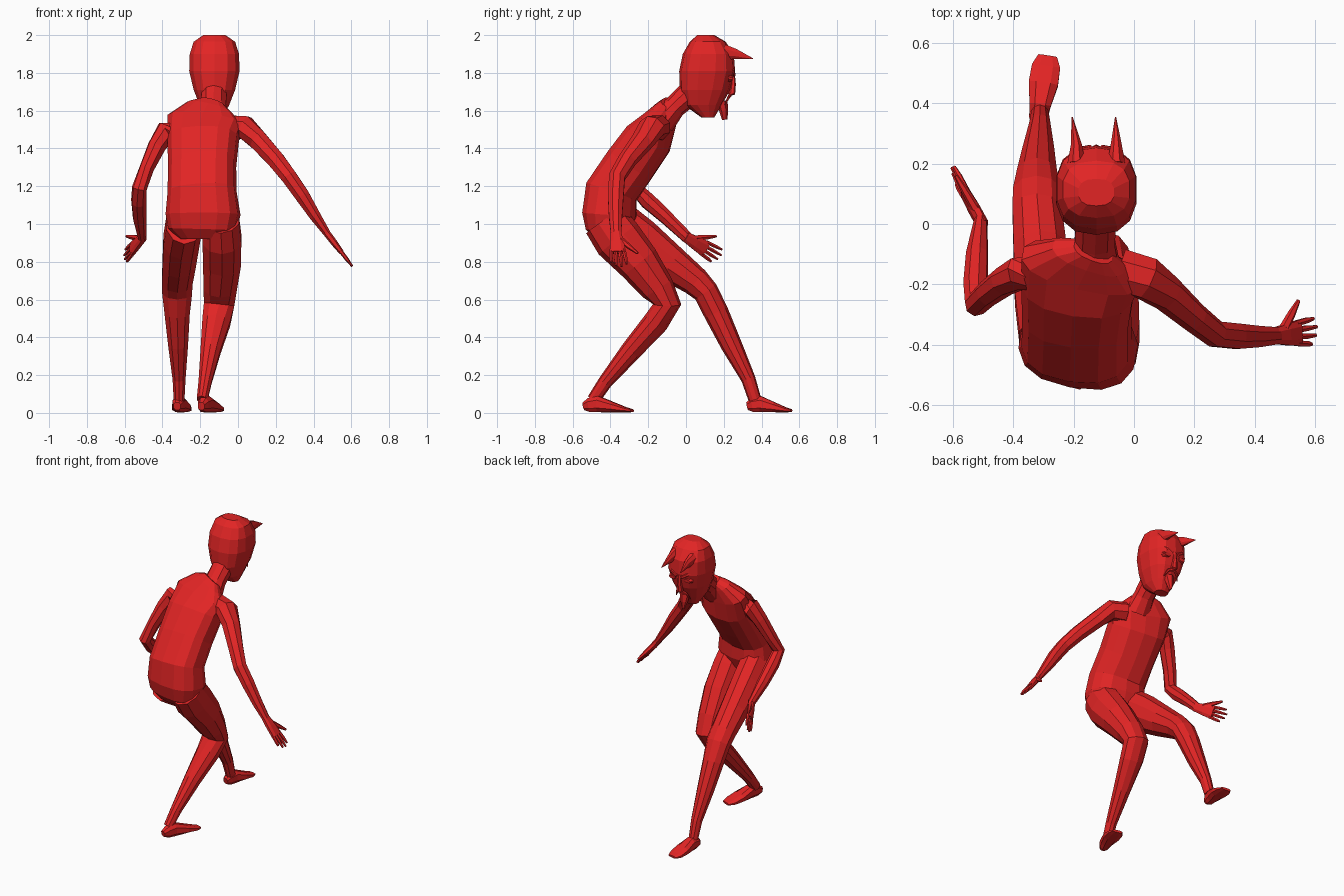
import bpy, bmesh, math
from mathutils import Vector

red = bpy.data.materials.new("red")
red.diffuse_color = (0.76, 0.018, 0.018, 1)


def loft(name, rings, hint=(1, 0, 0), sides=8, power=2.0, axis=None):
    """Skin rings (x, y, z, half width, half depth); width follows the hint direction."""
    bm, loops = bmesh.new(), []
    pts = [Vector(r[:3]) for r in rings]
    for i, r in enumerate(rings):
        if axis:
            t = Vector(axis)
        else:
            t = Vector((0, 0, 0))
            if i > 0:
                t += (pts[i] - pts[i - 1]).normalized()
            if i < len(pts) - 1:
                t += (pts[i + 1] - pts[i]).normalized()
        t.normalize()
        u = Vector(hint)
        u = (u - t * u.dot(t)).normalized()
        v = t.cross(u)
        loop = []
        for k in range(sides):
            a = 2 * math.pi * (k + 0.5) / sides
            c, s = math.cos(a), math.sin(a)
            c = math.copysign(abs(c) ** (2 / power), c)
            s = math.copysign(abs(s) ** (2 / power), s)
            loop.append(bm.verts.new(pts[i] + u * c * r[3] + v * s * r[4]))
        loops.append(loop)
    for p, q in zip(loops, loops[1:]):
        for k in range(sides):
            n = (k + 1) % sides
            bm.faces.new((p[k], p[n], q[n], q[k]))
    bm.faces.new(loops[0])
    bm.faces.new(loops[-1])
    bmesh.ops.recalc_face_normals(bm, faces=bm.faces)
    mesh = bpy.data.meshes.new(name)
    bm.to_mesh(mesh)
    bm.free()
    mesh.materials.append(red)
    ob = bpy.data.objects.new(name, mesh)
    bpy.context.collection.objects.link(ob)
    return ob


# Torso, leaning forward with the pelvis turned
loft("torso", [(-.19, -.41, .92, .12, .07), (-.19, -.41, .97, .18, .115),
               (-.185, -.405, 1.05, .198, .14), (-.19, -.395, 1.17, .182, .138),
               (-.19, -.30, 1.31, .18, .135), (-.185, -.20, 1.45, .19, .128),
               (-.175, -.145, 1.545, .205, .085), (-.15, -.11, 1.61, .13, .055),
               (-.135, -.09, 1.64, .07, .04)],
     hint=(.98, -.18, 0), sides=14, power=2.5)

# Neck
loft("neck", [(-.135, -.13, 1.54, .09, .075), (-.13, -.06, 1.62, .07, .06),
              (-.125, .05, 1.72, .07, .07)], sides=10)

# Head, chin to crown
CX = -.125
loft("head", [(CX, .115, 1.565, .045, .035), (CX, .09, 1.63, .08, .10),
              (CX, .10, 1.71, .112, .133), (CX, .112, 1.81, .136, .148),
              (CX, .118, 1.90, .133, .135), (CX, .115, 1.965, .112, .095),
              (CX, .105, 2.0, .06, .045)],
     sides=14, power=2.5, axis=(0, 0, 1))

# Horns, brows, eyes, moustache on both sides of the face
for side, word in ((-1, "left"), (1, "right")):
    hx = CX + side * .066
    loft(word + "_horn", [(hx, .20, 1.91, .032, .045), (hx, .26, 1.90, .02, .03),
                          (hx + side * .006 - .008, .355, 1.875, .002, .002)])
    loft(word + "_brow", [(CX + side * .02, .255, 1.79, .008, .012),
                          (CX + side * .06, .248, 1.815, .008, .012),
                          (CX + side * .105, .205, 1.84, .005, .006)], hint=(0, 1, 0), sides=6)
    loft(word + "_eye", [(CX + side * .058, .225, 1.772, .034, .02),
                         (CX + side * .058, .248, 1.77, .024, .012)], sides=10)
    loft(word + "_moustache", [(CX, .235, 1.685, .008, .012),
                               (CX + side * .035, .225, 1.67, .007, .01),
                               (CX + side * .055, .205, 1.63, .002, .002)],
         hint=(0, 1, 0), sides=6)
loft("nose", [(CX, .25, 1.80, .01, .008), (CX, .25, 1.74, .015, .014),
              (CX, .245, 1.695, .024, .018), (CX, .225, 1.685, .015, .008)], sides=6)
loft("goatee", [(CX, .19, 1.65, .035, .03), (CX, .20, 1.60, .024, .024),
                (CX, .205, 1.552, .006, .014)], sides=6)

# Legs
loft("left_leg", [(-.285, -.37, 1.0, .10, .13), (-.30, -.24, .91, .10, .12),
                  (-.312, -.08, .79, .092, .098), (-.322, .05, .695, .085, .078),
                  (-.322, .105, .64, .083, .068), (-.322, .16, .53, .07, .066),
                  (-.317, .24, .36, .055, .056), (-.312, .33, .18, .036, .038),
                  (-.312, .365, .07, .03, .034)], sides=10)
loft("right_leg", [(-.09, -.43, 1.02, .10, .12), (-.085, -.36, .92, .108, .13),
                   (-.085, -.25, .795, .105, .113), (-.095, -.15, .66, .092, .09),
                   (-.10, -.10, .575, .085, .075), (-.115, -.16, .48, .078, .068),
                   (-.145, -.29, .33, .056, .056), (-.175, -.43, .16, .036, .038),
                   (-.19, -.49, .07, .03, .034)], sides=10)


# Feet
def foot(name, heel, toe):
    h, d = Vector(heel), Vector(toe) - Vector(heel)
    rings = []
    for f, z, a, b in ((0, .035, .02, .022), (.12, .042, .032, .04), (.3, .046, .038, .045),
                       (.6, .03, .052, .028), (.85, .017, .05, .015), (1, .012, .033, .008)):
        p = h + d * f
        rings.append((p.x, p.y, z, a, b))
    loft(name, rings, sides=8, power=2.5)


foot("left_foot", (-.322, .325), (-.286, .558))
foot("right_foot", (-.195, -.54), (-.105, -.285))

# Arms
loft("left_arm", [(-.31, -.16, 1.49, .06, .06), (-.385, -.165, 1.485, .062, .058),
                  (-.43, -.19, 1.41, .05, .05), (-.485, -.23, 1.29, .04, .045),
                  (-.522, -.265, 1.19, .04, .042), (-.525, -.20, 1.12, .042, .045),
                  (-.52, -.10, 1.03, .038, .038), (-.508, .01, .925, .022, .032)],
     hint=(1, .2, 0))
loft("right_arm", [(-.05, -.15, 1.51, .075, .07), (.04, -.18, 1.51, .075, .065),
                   (.11, -.23, 1.44, .062, .055), (.20, -.31, 1.34, .05, .05),
                   (.27, -.365, 1.25, .046, .045), (.34, -.372, 1.15, .045, .042),
                   (.41, -.373, 1.04, .038, .032), (.475, -.37, .945, .03, .02)],
     hint=(0, 1, 0))


# Hands: palm, four fingers and a thumb
def hand(word, wrist, tip, spread, thumb):
    w, d = Vector(wrist), Vector(tip) - Vector(wrist)
    s = Vector(spread)
    s = (s - d * (s.dot(d) / d.length_squared)).normalized()

    def at(f, k, a, b):
        return (*(w + d * f + s * k), a, b)
    loft(word + "_palm", [at(-.08, 0, .028, .02), at(.25, 0, .038, .019),
                          at(.58, 0, .046, .014)], hint=s, power=2.6)
    for n in range(4):
        k = (n - 1.5)
        end = (.88, 1, 1.03, .96)[n]
        loft(f"{word}_finger_{n + 1}", [at(.5, k * .022, .011, .011),
                                        at(.78, k * .026, .0105, .0105),
                                        at(end, k * .028, .006, .006)], hint=s, sides=6)
    b, t = w + d * .18 + s * .02, Vector(thumb)
    m = b.lerp(t, .55)
    loft(word + "_thumb", [(*b, .018, .017), (*m, .014, .013), (*t, .007, .007)],
         hint=d, sides=6)


hand("left_hand", (-.508, .01, .925), (-.60, .175, .825), (0, .5, .85), (-.59, .16, .935))
hand("right_hand", (.475, -.37, .945), (.602, -.355, .78), (0, 1, 0), (.545, -.255, .845))
